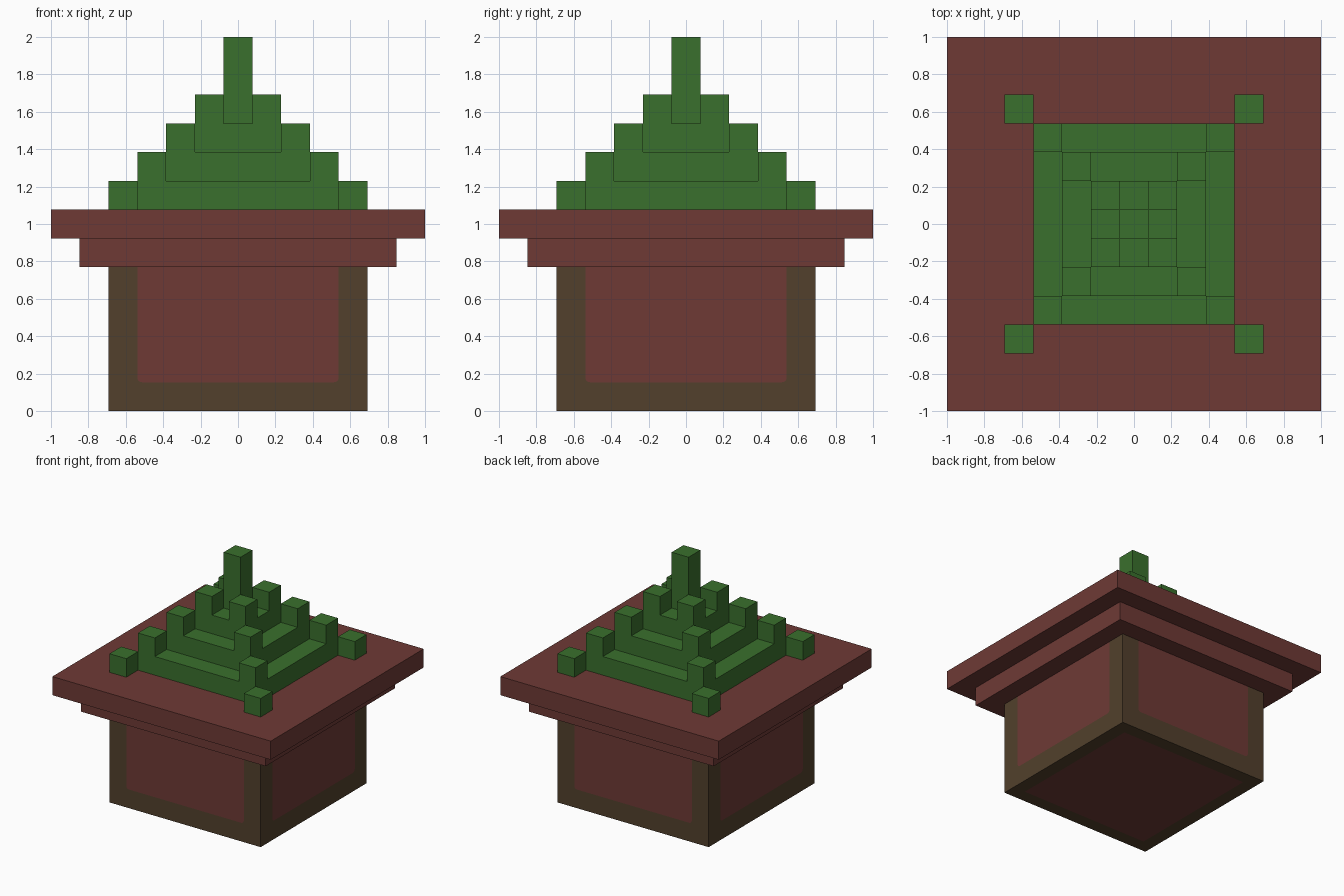
import bpy, bmesh
from math import pi, sin, cos
from mathutils import Matrix, Vector

if "Cube" in bpy.data.objects:
    bpy.data.objects.remove(bpy.data.objects["Cube"])

U = 2 / 13  # one block of the stepped design


def material(name, colour):
    m = bpy.data.materials.new(name)
    m.use_nodes = True
    m.diffuse_color = (*colour, 1)
    m.node_tree.nodes["Principled BSDF"].inputs["Base Color"].default_value = (*colour, 1)
    return m


red = material("brick red", (0.156, 0.042, 0.036))
green = material("leaf green", (0.042, 0.162, 0.026))
brown = material("dark brown", (0.084, 0.051, 0.025))


def finish(name, bm, *mats):
    mesh = bpy.data.meshes.new(name)
    bm.to_mesh(mesh)
    bm.free()
    for m in mats:
        mesh.materials.append(m)
    obj = bpy.data.objects.new(name, mesh)
    bpy.context.collection.objects.link(obj)
    return obj


def block(name, mat, x, y, z, width, height):
    """Square block, in block units; z is its underside."""
    bm = bmesh.new()
    size = Matrix.Diagonal((width * U, width * U, height * U, 1))
    place = Matrix.Translation(Vector((x, y, z + height / 2)) * U)
    bmesh.ops.create_cube(bm, size=1, matrix=place @ size)
    return finish(name, bm, mat)


# Base: brown frame with a red panel cut flush into each side and the underside
half, inner, top, r = 4.5 * U, 3.5 * U, 5 * U, 0.025
arc = [i * pi / 8 for i in range(5)]
panel = [(-inner, top)]
panel += [(-inner + r - r * cos(a), U + r - r * sin(a)) for a in arc]
panel += [(-x, z) for x, z in reversed(panel)]
frame = [(-half, 0), (half, 0), (half, top)] + panel[::-1] + [(-half, top)]

bm = bmesh.new()
for side in range(4):
    turn = Matrix.Rotation(side * pi / 2, 3, "Z")
    for index, outline in enumerate((frame, panel)):
        verts = [bm.verts.new(turn @ Vector((x, -half, z))) for x, z in outline]
        bm.faces.new(verts).material_index = index
bmesh.ops.remove_doubles(bm, verts=bm.verts, dist=0.0005)
bmesh.ops.holes_fill(bm, edges=[e for e in bm.edges if e.is_boundary], sides=0)
bmesh.ops.recalc_face_normals(bm, faces=bm.faces)
underside = [f for f in bm.faces if f.normal.z < -0.9]
bmesh.ops.inset_individual(bm, faces=underside, thickness=U)
for f in underside:
    f.material_index = 1
finish("base", bm, brown, red)

# Two overhanging eaves
block("lower_eave", red, 0, 0, 5, 11, 1)
block("upper_eave", red, 0, 0, 6, 13, 1)

# Stepped roof tiers and the centre spire
for k in range(3):
    block(f"roof_tier_{k + 1}", green, 0, 0, 7 + k, 7 - 2 * k, 1)
block("spire", green, 0, 0, 10, 1, 3)

# Corner posts climbing the diagonals
for k in range(4):
    for sx, ys in ((-1, "left"), (1, "right")):
        for sy, end in ((-1, "front"), (1, "back")):
            label = "left" if sx > 0 else "right"
            block(f"{end}_{label}_post_{k + 1}", green, sx * (4 - k), sy * (4 - k), 7 + k, 1, 1)
